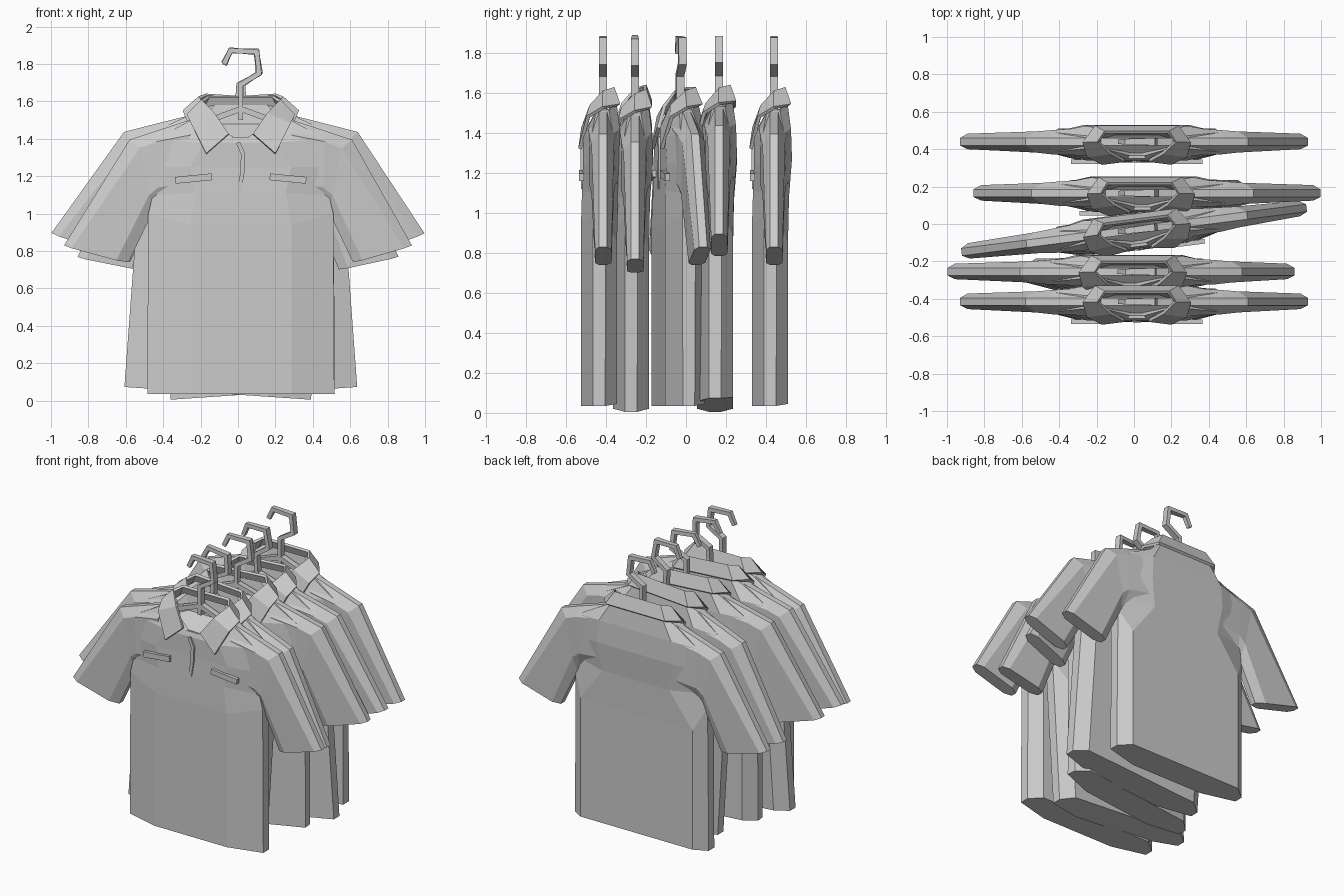
import bpy, bmesh
from math import radians
from mathutils import Matrix, Vector

cube = bpy.data.objects.get("Cube")
if cube:
    bpy.data.objects.remove(cube)

grey = bpy.data.materials.new("cloth_grey")
grey.use_nodes = True
grey.diffuse_color = (0.6, 0.6, 0.6, 1)
grey.node_tree.nodes["Principled BSDF"].inputs["Base Color"].default_value = (0.6, 0.6, 0.6, 1)


def loft(name, rings, place, caps=True, closed=True):
    """Skin a list of equal rings of points into a faceted object."""
    bm = bmesh.new()
    rows = [[bm.verts.new(p) for p in ring] for ring in rings]
    n = len(rows[0])
    for a, b in zip(rows, rows[1:]):
        for i in range(n if closed else n - 1):
            j = (i + 1) % n
            bm.faces.new((a[i], a[j], b[j], b[i]))
    if caps:
        bm.faces.new(rows[0])
        bm.faces.new(rows[-1])
    bmesh.ops.recalc_face_normals(bm, faces=bm.faces)
    bm.transform(place)
    mesh = bpy.data.meshes.new(name)
    bm.to_mesh(mesh)
    bm.free()
    mesh.materials.append(grey)
    obj = bpy.data.objects.new(name, mesh)
    bpy.context.collection.objects.link(obj)
    return obj


def body_ring(zf, zs, zb, w, s0, s1, fx, fy, bx, by):
    """Eight-sided torso section: front, side and back edges."""
    return [(-fx, fy, zf), (fx, fy, zf), (w, s0, zs), (w, s1, zs),
            (bx, by, zb), (-bx, by, zb), (-w, s1, zs), (-w, s0, zs)]


def sleeve_ring(top, upper, lower, under, front, back, side, ridge=0.02):
    """Eight-sided sleeve section from four (x, z) points."""
    pts = [(top, -ridge), (upper, front), (lower, front), (under, -ridge),
           (under, ridge), (lower, back), (upper, back), (top, ridge)]
    return [(side * x, y, z) for (x, z), y in pts]


def ribbon(name, path, half, depths, place):
    """Mitred rectangular rod along a path in the xz plane."""
    pts = [Vector(p) for p in path]
    rings = []
    for i, p in enumerate(pts):
        d0 = (p - pts[i - 1]).normalized() if i else None
        d1 = (pts[i + 1] - p).normalized() if i < len(pts) - 1 else None
        d0, d1 = d0 or d1, d1 or d0
        t = (d0 + d1).normalized()
        n = Vector((-t.y, t.x)) * (half / max(t.dot(d0), 0.5))
        a, b, d = p + n, p - n, depths[i]
        rings.append([(a.x, -d, a.y), (a.x, d, a.y), (b.x, d, b.y), (b.x, -d, b.y)])
    return loft(name, rings, place)


def shirt(number, y, tilt, turn):
    pivot = Vector((0.015, y, 1.85))
    place = (Matrix.Translation(pivot) @ Matrix.Rotation(radians(turn), 4, "Z")
             @ Matrix.Rotation(radians(tilt), 4, "Y") @ Matrix.Translation((0, 0, -1.85)))
    tag = f"_{number}"

    # torso with a sunken neck opening
    loft("torso" + tag, [
        body_ring(0.035, 0.035, 0.045, 0.50, -0.05, 0.01, 0.27, -0.11, 0.42, 0.07),
        body_ring(0.94, 1.00, 0.85, 0.495, -0.05, 0.015, 0.27, -0.11, 0.42, 0.07),
        body_ring(1.11, 1.10, 1.08, 0.47, -0.05, 0.03, 0.24, -0.105, 0.25, 0.075),
        body_ring(1.25, 1.25, 1.27, 0.46, -0.06, 0.045, 0.27, -0.10, 0.28, 0.09),
        body_ring(1.38, 1.40, 1.42, 0.45, -0.055, 0.05, 0.20, -0.10, 0.27, 0.085),
        body_ring(1.41, 1.51, 1.57, 0.25, -0.035, 0.03, 0.05, -0.09, 0.18, 0.065),
        body_ring(1.41, 1.52, 1.58, 0.20, -0.03, 0.03, 0.04, -0.075, 0.14, 0.05),
        body_ring(1.37, 1.46, 1.48, 0.17, -0.03, 0.02, 0.03, -0.06, 0.12, 0.035),
    ], place)

    # sleeves, the right one a touch longer
    for side, label, extra in ((1, "left", 0), (-1, "right", 0.03)):
        loft(label + "_sleeve" + tag, [
            sleeve_ring((0.26, 1.505), (0.27, 1.42), (0.30, 1.16), (0.32, 1.05),
                        -0.075, 0.075, side),
            sleeve_ring((0.46, 1.44), (0.45, 1.385), (0.44, 1.14), (0.46, 1.02),
                        -0.068, 0.062, side),
            sleeve_ring((0.595, 1.395), (0.54, 1.35), (0.49, 1.10), (0.475, 1.00),
                        -0.058, 0.055, side),
            sleeve_ring((0.915 + extra, 0.83), (0.875 + extra, 0.815),
                        (0.65 + extra / 2, 0.75), (0.60, 0.74), -0.04, 0.043, side),
        ], place)

    # folded collar: (inner edge, outer edge) from one front point round to the other
    half = [((0.065, -0.10, 1.425), (0.185, -0.115, 1.32)),
            ((0.14, -0.06, 1.535), (0.265, -0.075, 1.48)),
            ((0.205, 0.0, 1.605), (0.285, 0.0, 1.525)),
            ((0.17, 0.05, 1.625), (0.22, 0.08, 1.54))]
    flip = [[(-x, yy, z) for x, yy, z in pair] for pair in reversed(half)]
    collar = loft("collar" + tag, half + flip, place, caps=False, closed=False)
    solid = collar.modifiers.new("thickness", "SOLIDIFY")
    solid.thickness = 0.018
    solid.offset = 0

    # pocket welts
    for side, label in ((1, "left"), (-1, "right")):
        ribbon(label + "_pocket" + tag,
               [(side * 0.155, 1.197), (side * 0.35, 1.178)], 0.018, [0.012, 0.012],
               place @ Matrix.Translation((0, -0.108, 0)))

    # button placket, a thin bowed strip below the neck
    ribbon("placket" + tag, [(-0.008, 1.12), (0.008, 1.22), (0.012, 1.32), (-0.015, 1.38)],
           0.011, [0.004, 0.006, 0.006, 0.004], place @ Matrix.Translation((0, -0.106, 0)))

    # hanger hook with its stem, and the shoulder bar inside the collar
    ribbon("hanger_hook" + tag,
           [(-0.09, 1.80), (-0.055, 1.872), (0.085, 1.865), (0.098, 1.75),
            (0.0, 1.69), (0.0, 1.50)],
           0.013, [0.012, 0.015, 0.02, 0.02, 0.02, 0.02], place)
    ribbon("hanger_bar" + tag, [(-0.23, 1.475), (0.0, 1.56), (0.23, 1.475)],
           0.015, [0.02] * 3, place)


# the row of shirts: depth, sideways tilt, turn
for i, (y, tilt, turn) in enumerate([(-0.415, 0, 0), (-0.255, 3.9, 0), (-0.03, 0, 7.3),
                                     (0.165, -3.9, 0), (0.44, 0, 0)]):
    shirt(i + 1, y, tilt, turn)
